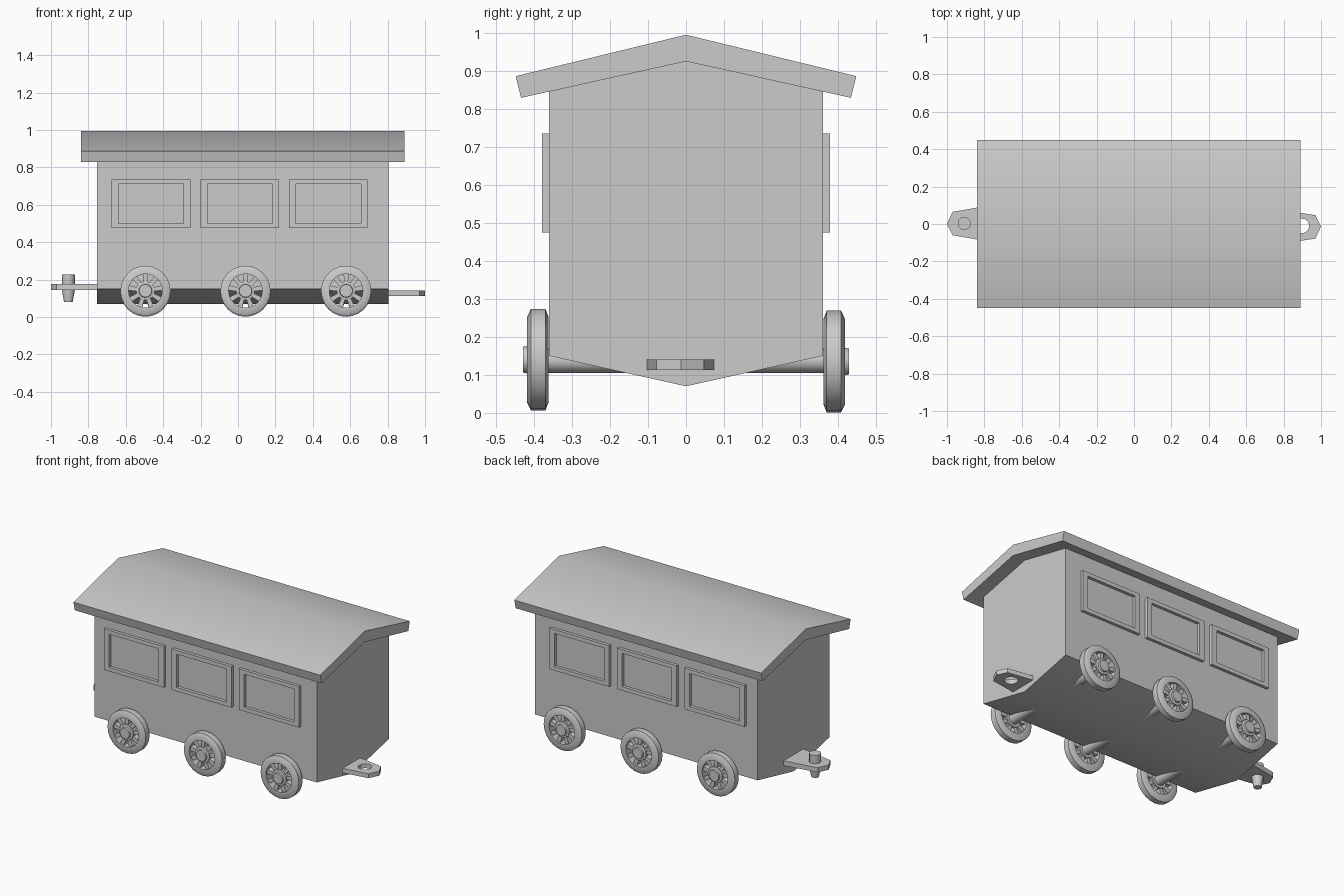
import bpy, bmesh
from math import sin, cos, pi, radians
from mathutils import Vector

if "Cube" in bpy.data.objects:
    bpy.data.objects.remove(bpy.data.objects["Cube"])


def finish(name, bm, smooth=None):
    bmesh.ops.recalc_face_normals(bm, faces=bm.faces)
    me = bpy.data.meshes.new(name)
    bm.to_mesh(me)
    bm.free()
    ob = bpy.data.objects.new(name, me)
    bpy.context.collection.objects.link(ob)
    if smooth:
        bpy.ops.object.select_all(action='DESELECT')
        ob.select_set(True)
        bpy.context.view_layer.objects.active = ob
        bpy.ops.object.shade_smooth_by_angle(angle=radians(smooth))
    return ob


def add_prism(bm, points, offset):
    """Extrude a closed outline of 3D points along an offset."""
    face = bm.faces.new([bm.verts.new(p) for p in points])
    ext = bmesh.ops.extrude_face_region(bm, geom=[face])['geom']
    # the starting face is kept, so the solid is closed at both ends
    if not face.is_valid or face not in bm.faces[:]:
        return
    bmesh.ops.translate(bm, vec=offset, verts=[g for g in ext if isinstance(g, bmesh.types.BMVert)])


def add_lathe(bm, profile, center, axis='y', segs=24, closed=False):
    """Spin (distance along axis, radius) pairs; caps the ends unless closed."""
    c = Vector(center)
    rings = []
    for d, r in profile:
        ring = []
        for i in range(segs):
            a = 2 * pi * i / segs
            u, v = r * cos(a), r * sin(a)
            ring.append(bm.verts.new(c + Vector((u, d, v) if axis == 'y' else (u, v, d))))
        rings.append(ring)
    pairs = list(zip(rings, rings[1:]))
    if closed:
        pairs.append((rings[-1], rings[0]))
    else:
        bm.faces.new(rings[0])
        bm.faces.new(rings[-1])
    for a, b in pairs:
        for i in range(segs):
            j = (i + 1) % segs
            bm.faces.new((a[i], a[j], b[j], b[i]))


def prism(name, points, offset, smooth=None):
    bm = bmesh.new()
    add_prism(bm, points, offset)
    return finish(name, bm, smooth)


# Carriage body with keel-shaped floor
body = [(0, 0.07), (0.36, 0.15), (0.36, 0.846), (0, 0.925), (-0.36, 0.846), (-0.36, 0.15)]
prism('body', [(-0.755, y, z) for y, z in body], (1.56, 0, 0), 30)

# Gabled roof
roof = [(0, 0.995), (0.448, 0.886), (0.434, 0.829), (0, 0.925), (-0.434, 0.829), (-0.448, 0.886)]
prism('roof', [(-0.84, y, z) for y, z in roof], (1.73, 0, 0), 30)

# Window frames on both sides
for side, s in (('front', -1), ('back', 1)):
    for n, cx in enumerate((-0.465, 0.01, 0.483)):
        bm = bmesh.new()
        loops = []
        for hx, hz, y in ((0.21, 0.13, 0.358), (0.21, 0.13, 0.379),
                          (0.174, 0.105, 0.379), (0.174, 0.105, 0.358)):
            loops.append([bm.verts.new((cx + i * hx, s * y, 0.605 + k * hz))
                          for i, k in ((-1, -1), (1, -1), (1, 1), (-1, 1))])
        for a, b in zip(loops, loops[1:] + loops[:1]):
            for i in range(4):
                j = (i + 1) % 4
                bm.faces.new((a[i], a[j], b[j], b[i]))
        finish(f'{side}_window_frame_{n + 1}', bm)

# Wheels and axles
RIM = [(0.362, 0.09), (0.362, 0.113), (0.370, 0.134), (0.408, 0.134), (0.418, 0.113), (0.418, 0.09)]
HUB = [(0.368, 0.05), (0.415, 0.05), (0.418, 0.036), (0.429, 0.034)]
SPOKES = 9
for n, cx in enumerate((-0.495, 0.04, 0.578)):
    for side, s, cz in (('front', -1, 0.140), ('back', 1, 0.135)):
        bm = bmesh.new()
        add_lathe(bm, [(s * d, r) for d, r in RIM], (cx, 0, cz), closed=True)
        add_lathe(bm, [(s * d, r) for d, r in HUB], (cx, 0, cz), segs=16)
        for k in range(SPOKES):
            a = pi / 2 + 2 * pi * k / SPOKES
            pts = [(0.04, -0.010), (0.095, -0.014), (0.095, 0.014), (0.04, 0.010)]
            add_prism(bm, [(cx + r * cos(a) - t * sin(a), s * 0.374, cz + r * sin(a) + t * cos(a))
                           for r, t in pts], (0, s * 0.034, 0))
        finish(f'{side}_wheel_{n + 1}', bm, 30)
    bm = bmesh.new()
    add_lathe(bm, [(-0.375, 0.033), (0.375, 0.033)], (cx, 0, 0.138), segs=12)
    finish(f'axle_{n + 1}', bm, 35)

# Rear coupling: tongue with a pin
tongue = [(-0.74, -0.10), (-0.97, -0.06), (-1.0, 0), (-0.97, 0.065), (-0.74, 0.105)]
prism('coupling_tongue', [(x, y, 0.145) for x, y in tongue], (0, 0, 0.03))
bm = bmesh.new()
add_lathe(bm, [(0.08, 0.023), (0.145, 0.035), (0.228, 0.035)], (-0.907, 0.003, 0), 'z', 12)
finish('coupling_pin', bm, 35)

# Forward coupling: plate with a pin hole
plate = [(0.79, -0.105), (0.97, -0.078), (1.0, -0.013), (0.97, 0.047), (0.79, 0.076)]
eye = prism('coupling_eye', [(x, y, 0.113) for x, y in plate], (0, 0, 0.028))
bm = bmesh.new()
add_lathe(bm, [(0.05, 0.04), (0.2, 0.04)], (0.897, -0.01, 0), 'z', 12)
cutter = finish('eye_cutter', bm)
cutter.hide_render = True
cutter.hide_set(True)
mod = eye.modifiers.new('hole', 'BOOLEAN')
mod.operation = 'DIFFERENCE'
mod.solver = 'EXACT'
mod.object = cutter
